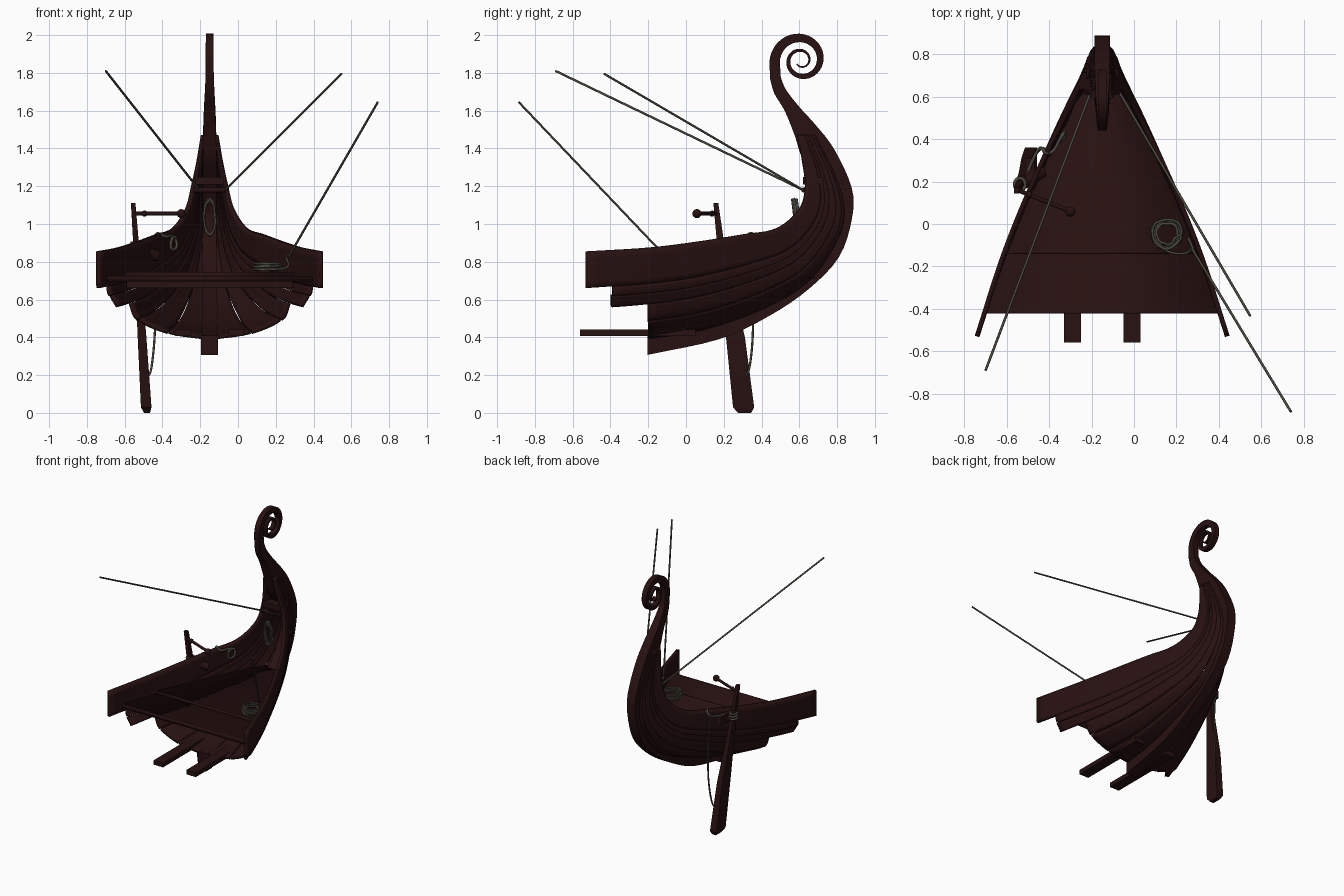
import bpy, bmesh, math, random
from mathutils import Vector

if "Cube" in bpy.data.objects:
    bpy.data.objects.remove(bpy.data.objects["Cube"])
random.seed(4)
CX = -0.15  # centre plane of the ship


def material(name, rgb):
    m = bpy.data.materials.new(name)
    m.diffuse_color = (*rgb, 1)
    m.use_nodes = True
    m.node_tree.nodes["Principled BSDF"].inputs["Base Color"].default_value = m.diffuse_color
    return m


WOOD = material("dark red wood", (0.021, 0.0055, 0.0055))
ROPE = material("grey rope", (0.07, 0.065, 0.048))


def make(name, verts, faces, mat=WOOD, loc=(0, 0, 0)):
    bm = bmesh.new()
    vs = [bm.verts.new(v) for v in verts]
    for f in faces:
        bm.faces.new([vs[i] for i in f])
    bmesh.ops.recalc_face_normals(bm, faces=bm.faces)
    me = bpy.data.meshes.new(name)
    bm.to_mesh(me)
    bm.free()
    me.materials.append(mat)
    ob = bpy.data.objects.new(name, me)
    ob.location = loc
    bpy.context.collection.objects.link(ob)
    return ob


def loft(name, rings, loc=(0, 0, 0)):
    n = len(rings[0])
    verts = [p for r in rings for p in r]
    faces = [(i*n+j, i*n+(j+1) % n, (i+1)*n+(j+1) % n, (i+1)*n+j)
             for i in range(len(rings)-1) for j in range(n)]
    faces += [tuple(range(n)), tuple(len(verts)-n+j for j in range(n))]
    return make(name, verts, faces, WOOD, loc)


def box(name, lo, hi):
    ring = lambda z: [(lo[0], lo[1], z), (hi[0], lo[1], z), (hi[0], hi[1], z), (lo[0], hi[1], z)]
    return loft(name, [ring(lo[2]), ring(hi[2])])


def rod(name, a, b, r, sides=12):
    a, b = Vector(a), Vector(b)
    q = (b-a).to_track_quat('Z', 'Y')
    ring = [q @ Vector((r*math.cos(k*math.tau/sides), r*math.sin(k*math.tau/sides), 0)) for k in range(sides)]
    return loft(name, [[a+p for p in ring], [b+p for p in ring]])


def rope(name, pts, r=0.006, smooth=True):
    cu = bpy.data.curves.new(name, 'CURVE')
    cu.dimensions = '3D'
    cu.bevel_depth, cu.bevel_resolution, cu.resolution_u = r, 2, 4
    cu.use_fill_caps = True
    sp = cu.splines.new('NURBS' if smooth else 'POLY')
    sp.points.add(len(pts)-1)
    for p, c in zip(sp.points, pts):
        p.co = (*c, 1)
    if smooth:
        sp.order_u, sp.use_endpoint_u = 3, True
    cu.materials.append(ROPE)
    ob = bpy.data.objects.new(name, cu)
    bpy.context.collection.objects.link(ob)


def catmull(pts, t):
    n = len(pts)
    i = max(0, min(n-2, int(t)))
    f = t-i
    b, c = Vector(pts[i]), Vector(pts[i+1])
    a = Vector(pts[i-1]) if i else 2*b-c
    d = Vector(pts[i+2]) if i+2 < n else 2*c-b
    return 0.5*(2*b+(c-a)*f+(2*a-5*b+4*c-d)*f*f+(3*b-a-3*c+d)*f**3)


# hull surface between the keel line and the rail line: (half width, y, z)
RAIL = [(.59, -.53, .855), (.485, -.2, .875), (.39, .05, .905), (.28, .3, .945), (.19, .48, .978),
        (.12, .6, 1.08), (.088, .632, 1.2), (.058, .615, 1.34), (.036, .59, 1.47)]
KEEL = [(.03, -.53, .37), (.03, -.2, .40), (.03, .1, .45), (.03, .42, .565), (.03, .64, .70),
        (.03, .775, .88), (.03, .83, 1.05), (.03, .79, 1.24), (.03, .68, 1.47)]
SECTION = [(0, 0), (.42, .06), (.77, .2), (.87, .38), (.95, .5), (.985, .6), (1, 1)]


def hull(t, s):
    r, k = catmull(RAIL, t), catmull(KEEL, t)
    u, v = catmull(SECTION, s)
    v = max(v, 0)
    w = t/8
    w = w*w*(3-2*w)
    u = u*(1-w)+w*v**0.7
    p = k+(r-k)*v
    p.x = k.x+(r.x-k.x)*u
    return p


# overlapping planks, each with its own broken aft end
for s, t0 in enumerate([1, 1, 1, .4, .42, 0]):
    nt, ns = 48, 5
    verts = []
    for i in range(nt+1):
        t = t0+(8-t0)*i/nt
        for j in range(ns+1):
            p = hull(t, s+j/ns)
            p.x += 0.008*(1-j/ns)*(1-t/8) if s else 0
            verts.append(p)
    faces = [(i*(ns+1)+j, i*(ns+1)+j+1, (i+1)*(ns+1)+j+1, (i+1)*(ns+1)+j) for i in range(nt) for j in range(ns)]
    ob = make("hull_plank_%d" % (s+1), verts, faces, WOOD, (CX, 0, 0))
    ob.modifiers.new("mirror", 'MIRROR').use_mirror_merge = False
    m = ob.modifiers.new("thick", 'SOLIDIFY')
    m.thickness, m.offset = 0.022, 0

# keel and stem: (outer y, z, inner y, z, half width), then the scroll
STEM = [(-.205, .307, -.205, .41, .045), (.175, .39, .15, .48, .042), (.44, .513, .40, .59, .04),
        (.65, .656, .60, .72, .038), (.81, .825, .74, .87, .037), (.878, 1.026, .79, 1.04, .036),
        (.878, 1.19, .73, 1.18, .036), (.785, 1.395, .62, 1.34, .036), (.69, 1.52, .575, 1.47, .034),
        (.60, 1.62, .522, 1.60, .03), (.53, 1.71, .468, 1.69, .025), (.502, 1.775, .445, 1.77, .022)]
stations = [catmull(STEM, i/4) for i in range(4*(len(STEM)-1)+1)]
for i in range(70):
    a = -0.25+i*12.2/69
    r = 0.168*math.exp(-0.103*a-0.003*a*a)
    ri = r*(0.67+0.01*max(a, 0))
    c, s = -math.cos(a), math.sin(a)
    stations.append((.61+ri*c, 1.865+ri*s, .61+r*c, 1.865+r*s, 0.021-0.0004*a))
loft("keel_and_stem", [[(-h, a, b), (h, a, b), (h, c, d), (-h, c, d)] for a, b, c, d, h in stations], (CX, 0, 0))


# deck in two levels, fitted to the hull
def deck(name, z, y0, y1):
    rows = []
    for i in range(150):
        t = i*4.3/149
        for j in range(121):
            p = hull(t, j/20)
            if p.z >= z:
                if y0 <= p.y <= y1:
                    rows.append(p)
                break
    verts = [(sgn*p.x, p.y, z) for p in rows for sgn in (-1, 1)]
    ob = make(name, verts, [(2*i, 2*i+1, 2*i+3, 2*i+2) for i in range(len(rows)-1)], WOOD, (CX, 0, 0))
    m = ob.modifiers.new("thick", 'SOLIDIFY')
    m.thickness, m.offset = 0.03, -1


deck("aft_deck", 0.725, -.425, -.13)
deck("fore_deck", 0.745, -.145, .7)
box("deck_beam", (CX-.44, -.17, .66), (CX+.44, -.12, .72))

# broken floor planks and the brace inside the stem
for i, x in enumerate((-.33, -.05)):
    box("floor_plank_%d" % (i+1), (x, -.56, .408), (x+.08, .05, .442))
box("stem_brace", (CX-.075, .62, 1.21), (CX+.075, .73, 1.25))
rod("stem_crossbar", (CX-.085, .625, 1.18), (CX+.085, .625, 1.18), .014)

# steering oar: (z, x, y, half x, half y)
OAR = [(0, -.482, .31, .016, .035), (.03, -.486, .305, .028, .056), (.4, -.508, .262, .023, .05),
       (.7, -.527, .213, .017, .028), (.9, -.54, .183, .015, .019), (1.11, -.555, .158, .012, .013)]
loft("steering_oar", [[(x-a, y-b, z), (x+a, y-b, z), (x+a, y+b, z), (x-a, y+b, z)] for z, x, y, a, b in OAR])
rod("tiller", (-.55, .16, 1.055), (-.3, .06, 1.055), .010)
for name, p, r in (("tiller_knob", (-.3, .058, 1.055), .024), ("tiller_pin", (-.495, .138, 1.055), .016)):
    bpy.ops.mesh.primitive_uv_sphere_add(segments=16, ring_count=8, radius=r, location=p)
    bpy.context.object.name = name
    bpy.context.object.data.materials.append(WOOD)
rod("oar_mount", (-.43, .25, .83), (-.53, .19, .87), .03)
box("oar_block", (-.515, .2, .84), (-.47, .31, .9))

# mooring lines and stays
rope("left_stay", [(-.205, .62, 1.18), (-.70, -.69, 1.81)], smooth=False)
rope("right_stay", [(-.068, .62, 1.18), (.548, -.433, 1.795)], smooth=False)
rope("side_stay", [(.27, -.11, .83), (.74, -.885, 1.645)], smooth=False)
rope("side_stay_tail", [(.28, -.12, .845), (.25, -.05, .83), (.27, -.1, .79), (.26, -.14, .765), (.17, -.14, .757), (.12, -.11, .757)])

# coils and lashings, wound with small random offsets
coil = []
for i in range(7*16):
    a, r = i*math.tau/16, 0.078-0.034*(i % 48)/48+random.uniform(-.006, .006)
    coil.append((.155+r*math.cos(a), -.05+r*math.sin(a), .757+.035*i/112))
rope("deck_coil", coil)
hang = []
for i in range(5*16):
    a, k = i*math.tau/16, random.uniform(.88, 1.08)
    hang.append((CX+.03*k*math.cos(a), .6-.012*math.sin(a)-.03*i/80, 1.035+.095*k*math.sin(a)))
rope("hanging_coil", hang)
for i, z in enumerate((.86, .88, .9)):
    rope("oar_lashing_%d" % (i+1), [(-.538+.026*math.cos(a*math.tau/12), .187+.03*math.sin(a*math.tau/12), z)
                                    for a in range(13)], .008)
rope("rail_lashing", [(-.5, .25, .9), (-.46, .35, .9), (-.43, .36, .95), (-.42, .33, .95), (-.38, .34, .93), (-.36, .38, .94),
                      (-.33, .44, .93), (-.32, .42, .87), (-.36, .38, .86), (-.35, .39, .94), (-.33, .43, .93)], .008)
rope("oar_line", [(-.40, .35, .94), (-.44, .36, .95), (-.445, .36, .85), (-.435, .355, .6), (-.44, .355, .4),
                  (-.455, .34, .25), (-.47, .32, .19), (-.49, .30, .2)])

# smooth shading with sharp edges kept
bpy.ops.object.select_all(action='DESELECT')
for ob in bpy.data.objects:
    if ob.type == 'MESH':
        ob.select_set(True)
        bpy.context.view_layer.objects.active = ob
bpy.ops.object.shade_smooth_by_angle(angle=math.radians(35))
